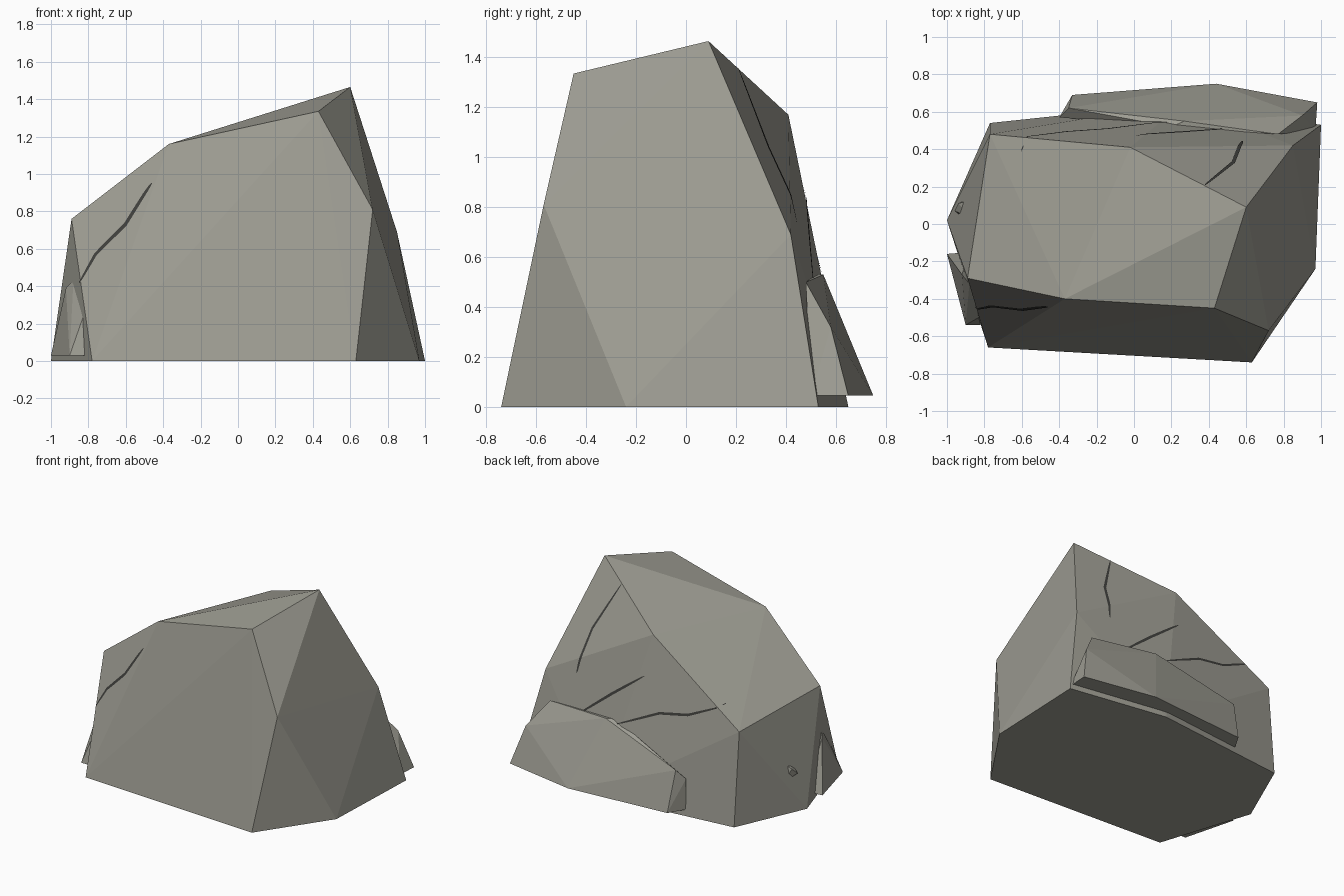
import bpy, bmesh, math
from mathutils import Vector
from mathutils.bvhtree import BVHTree

cube = bpy.data.objects.get("Cube")
if cube:
    bpy.data.objects.remove(cube, do_unlink=True)


def make_material(name, colour):
    mat = bpy.data.materials.new(name)
    mat.use_nodes = True
    mat.diffuse_color = colour
    mat.node_tree.nodes["Principled BSDF"].inputs["Base Color"].default_value = colour
    return mat


stone = make_material("warm grey stone", (0.34, 0.335, 0.29, 1))
dark = make_material("dark crack grey", (0.05, 0.05, 0.045, 1))


def add_object(name, bm, mat):
    mesh = bpy.data.meshes.new(name)
    bm.to_mesh(mesh)
    bm.free()
    mesh.materials.append(mat)
    obj = bpy.data.objects.new(name, mesh)
    bpy.context.collection.objects.link(obj)
    return obj


def hull(name, points):
    """Flat-faced chunk of stone wrapped around a few corner points."""
    bm = bmesh.new()
    for p in points:
        bm.verts.new(p)
    bmesh.ops.convex_hull(bm, input=bm.verts)
    bmesh.ops.delete(bm, geom=[v for v in bm.verts if not v.link_faces], context='VERTS')
    bmesh.ops.dissolve_limit(bm, angle_limit=math.radians(0.5), verts=bm.verts, edges=bm.edges)
    bmesh.ops.triangulate(bm, faces=bm.faces)
    bmesh.ops.recalc_face_normals(bm, faces=bm.faces)
    tree = BVHTree.FromBMesh(bm)
    add_object(name, bm, stone)
    return tree


# Main boulder: seven-sided foot, upper corners
foot = [(-.78, -.66), (.63, -.74), (.97, -.24), (1, .53), (.265, .65), (-.77, .54), (-1, .02)]
crown = [(-.89, -.29, .76), (-.37, -.4, 1.16), (.43, -.45, 1.335), (.6, .09, 1.465),
         (.72, -.57, .81), (-.02, .41, 1.17), (-.77, .48, .68), (.85, .42, .69)]
boulder = hull("boulder", [(x, y, 0) for x, y in foot] + crown)

# Slab split off along the back
hull("back_slab", [(.98, .65, .045), (.44, .75, .045), (-.33, .69, .045), (-.4, .57, .045),
                   (.97, .5, .045), (-.4, .57, .27), (-.35, .62, .34), (.27, .55, .53),
                   (.2, .52, .53), (.77, .48, .5), (.9, .58, .32)])

# Chip and small nub on the right-hand side of the model
hull("side_chip", [(-1, -.16, .03), (-.9, -.54, .03), (-.82, -.54, .03), (-.88, -.15, .03),
                   (-.92, -.27, .39), (-.88, -.32, .43), (-.83, -.5, .23)])
hull("side_nub", [(-.88, .01, .22), (-.88, .14, .2), (-.86, .13, .36), (-.86, .03, .34),
                  (-.96, .07, .27), (-.94, .11, .31)])


def crack(name, path, side, width=.018):
    """Thin tapered ribbon laid on the boulder; side is -1 front, 1 back."""
    pts = [Vector((x, 0, z)) for x, z in path]
    samples = []
    for a, b in zip(pts, pts[1:]):
        samples += [a.lerp(b, i / 8) for i in range(8)]
    samples.append(pts[-1])
    bm = bmesh.new()
    last = None
    for i, p in enumerate(samples):
        along = samples[min(i + 1, len(samples) - 1)] - samples[max(i - 1, 0)]
        across = Vector((-along.z, 0, along.x)).normalized()
        t = i / (len(samples) - 1)
        half = width / 2 * (0.25 + 0.75 * math.sin(math.pi * t) ** 0.5 if 0 < t < 1 else 0.25)
        row = []
        for s in (-half, half):
            start = p + across * s + Vector((0, 2 * side, 0))
            hit, normal, _, _ = boulder.ray_cast(start, Vector((0, -side, 0)))
            if hit:
                row.append(bm.verts.new(hit + normal * .004))
        if len(row) < 2:
            last = None
            continue
        if last:
            face = bm.faces.new((last[0], row[0], row[1], last[1]))
            face.normal_update()
            if face.normal.y * side < 0:
                face.normal_flip()
        last = row
    add_object(name, bm, dark)


# Cracks, as x and z along each line
crack("front_crack", [(-.845, .42), (-.76, .57), (-.6, .73), (-.5, .89), (-.46, .95)], -1)
crack("back_crack_low", [(.18, .51), (-.14, .66), (-.36, .7), (-.6, .81)], 1)
crack("back_crack_middle", [(.52, .48), (.26, .69), (.01, .88)], 1)
crack("back_crack_high", [(.58, .74), (.57, .82), (.53, 1.04), (.38, 1.355)], 1)
